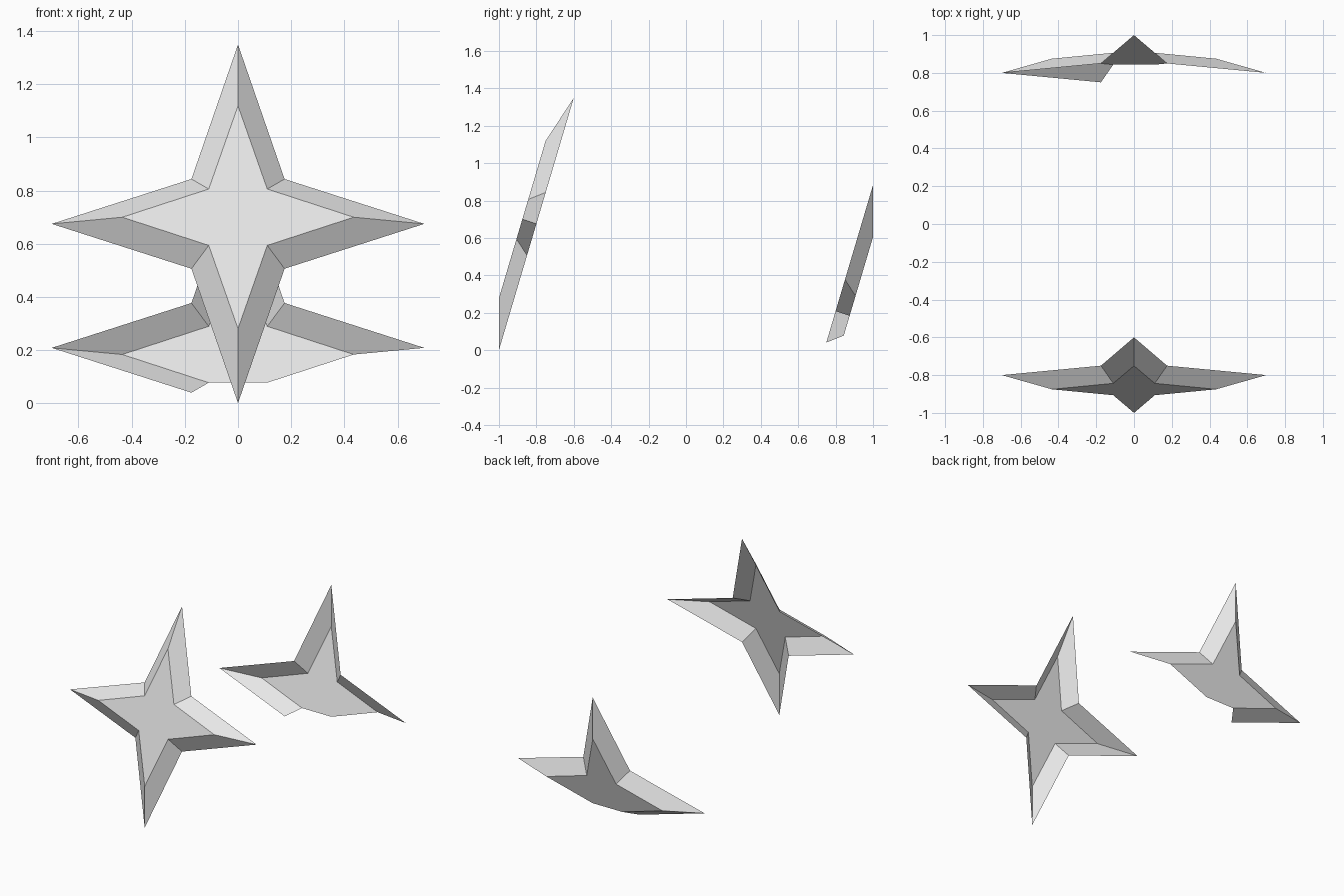
import bpy, bmesh, math

if "Cube" in bpy.data.objects:
    bpy.data.objects.remove(bpy.data.objects["Cube"])

grey = bpy.data.materials.new("light grey")
grey.diffuse_color = (0.8, 0.8, 0.8, 1)
grey.use_nodes = True
grey.node_tree.nodes["Principled BSDF"].inputs["Base Color"].default_value = grey.diffuse_color


def star_ring(size, notch, centre):
    """Eight points of a four-pointed star on a plane leaning backwards."""
    cx, cy, cz = centre
    pts = []
    for i in range(8):
        a = i * math.pi / 4
        r = size if i % 2 == 0 else notch * math.sqrt(2)
        u, v = r * math.cos(a), r * math.sin(a) / 0.7
        pts.append((cx + u, cy + 0.2 * v, cz + 0.674 * v))
    return pts


def star_shell(name, y, z, side, missing_rims=(), cut_tip=False):
    """Open-backed star: flat plate plus a bevelled rim. side = -1 faces front."""
    bm = bmesh.new()
    outer = [bm.verts.new(p) for p in star_ring(0.70, 0.175, (0, y, z))]
    inner = [bm.verts.new(p) for p in
             star_ring(0.435, 0.11, (0, y + side * 0.075, z - side * 0.025))]
    # flat plate, optionally without its lower point
    plate = [v for i, v in enumerate(inner) if not (cut_tip and i == 6)]
    faces = [bm.faces.new(plate)]
    # sloping rim, one quad per star edge
    for i in range(8):
        if i not in missing_rims:
            j = (i + 1) % 8
            faces.append(bm.faces.new((outer[i], outer[j], inner[j], inner[i])))
    if side > 0:
        bmesh.ops.reverse_faces(bm, faces=faces)
    bmesh.ops.delete(bm, geom=[v for v in bm.verts if not v.link_faces],
                     context='VERTS')
    mesh = bpy.data.meshes.new(name)
    bm.to_mesh(mesh)
    bm.free()
    mesh.materials.append(grey)
    bpy.context.collection.objects.link(bpy.data.objects.new(name, mesh))


# whole star at the front
star_shell("front_star", -0.8, 0.675, -1)
# sunken star at the back, its lower point and lower right rim gone
star_shell("back_star", 0.8, 0.209, 1, missing_rims=(5, 6, 7), cut_tip=True)
